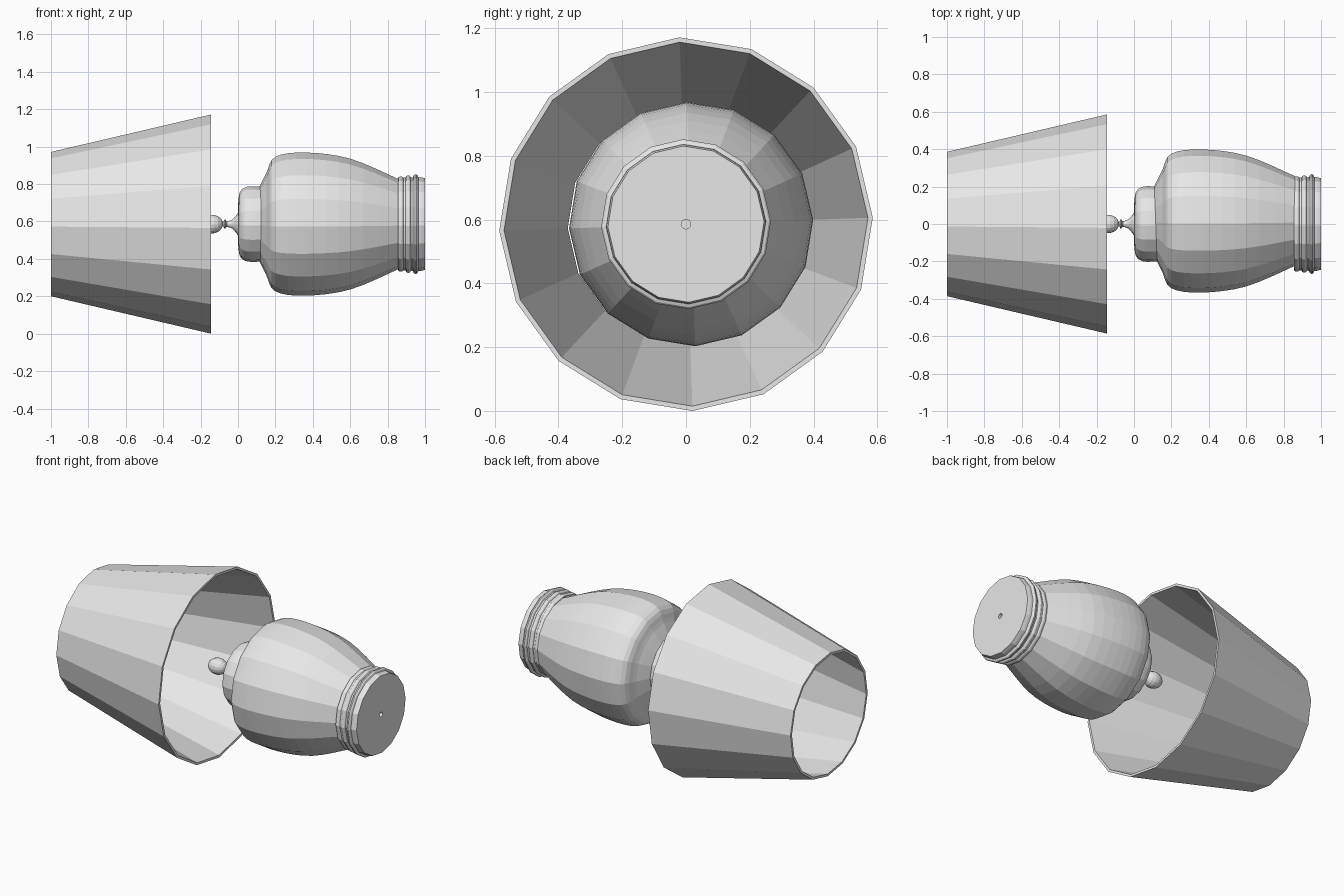
import bpy, bmesh
from math import sin, cos, pi, radians
from mathutils import Vector

if "Cube" in bpy.data.objects:
    bpy.data.objects.remove(bpy.data.objects["Cube"])

SIDES = 16
SHADE_RADIUS = 0.586
WALL = 0.015
TURN = radians(2)

colour = (0.8, 0.8, 0.8, 1)
grey = bpy.data.materials.new("light grey")
grey.use_nodes = True
grey.diffuse_color = colour
grey.node_tree.nodes["Principled BSDF"].inputs["Base Color"].default_value = colour


def smooth(points, steps=4):
    """Flow a rounded profile through a few (x, radius) points."""
    knots = [Vector(p) for p in points]
    padded = [knots[0]] + knots + [knots[-1]]
    profile = []
    for before, start, end, after in zip(padded, padded[1:], padded[2:], padded[3:]):
        leave, arrive = (end - before) / 2, (after - start) / 2
        for step in range(steps):
            t = step / steps
            blend = t * t * (3 - 2 * t)
            profile.append(start.lerp(end, blend)
                           + leave * t * (1 - t) ** 2 - arrive * t * t * (1 - t))
    return profile + [knots[-1]]


def bead(centre, half_width, base, bulge, steps=6):
    """Half-round moulding standing out from a base radius."""
    angles = [pi * (i + 0.5) / steps for i in range(steps)]
    return [(centre - half_width * cos(a), base + bulge * sin(a)) for a in angles]


def lathe(name, profile, offset=0, closed=False):
    """Turn a profile of (x, radius) points around the lamp's long axis."""
    bm = bmesh.new()
    angles = [TURN + 2 * pi * i / SIDES for i in range(SIDES)]
    rings = [[bm.verts.new((x, offset + r * cos(a), SHADE_RADIUS + r * sin(a)))
              for a in angles] for x, r in profile]
    if closed:
        rings.append(rings[0])
    else:
        bm.faces.new(rings[0])
        bm.faces.new(rings[-1])
    for near, far in zip(rings, rings[1:]):
        for i in range(SIDES):
            bm.faces.new((near[i - 1], near[i], far[i], far[i - 1]))
    bmesh.ops.recalc_face_normals(bm, faces=bm.faces)
    mesh = bpy.data.meshes.new(name)
    bm.to_mesh(mesh)
    bm.free()
    mesh.materials.append(grey)
    bpy.context.collection.objects.link(bpy.data.objects.new(name, mesh))


# Tapered shade, open at both ends, with a thin wall
outer = [(-1, SHADE_RADIUS - 0.2), (-0.145, SHADE_RADIUS)]
inner = [(x, radius - WALL) for x, radius in reversed(outer)]
lathe("lamp_shade", outer + inner, closed=True)

# Knob, thin collar and flared stem
knob = bead(-0.14, 0.06, 0, 0.05, steps=8)
collar = bead(-0.07, 0.006, WALL, 0.01)
stem = smooth([(-0.06, WALL), (-0.03, 0.025), (0, 0.06)])
lathe("finial", knob + collar + stem)

# Rounded neck
lathe("neck", smooth([(0, 0.1), (0.01, 0.17), (0.05, 0.2), (0.13, 0.2)]))

# Bulbous body narrowing toward the foot
lathe("vase_body", smooth([(0.11, 0.19), (0.15, 0.27), (0.2, 0.36),
                           (0.36, 0.383), (0.6, 0.35), (0.86, 0.24)]), offset=0.016)

# Three growing mouldings, then a flat end with a small cable hole
foot = []
for i in range(3):
    foot += bead(0.87 + 0.04 * i, WALL, 0.245, 0.01 + 0.006 * i)
foot += [(0.98, 0.25), (1, 0.245), (1, WALL), (0.97, WALL)]
lathe("foot", foot)
